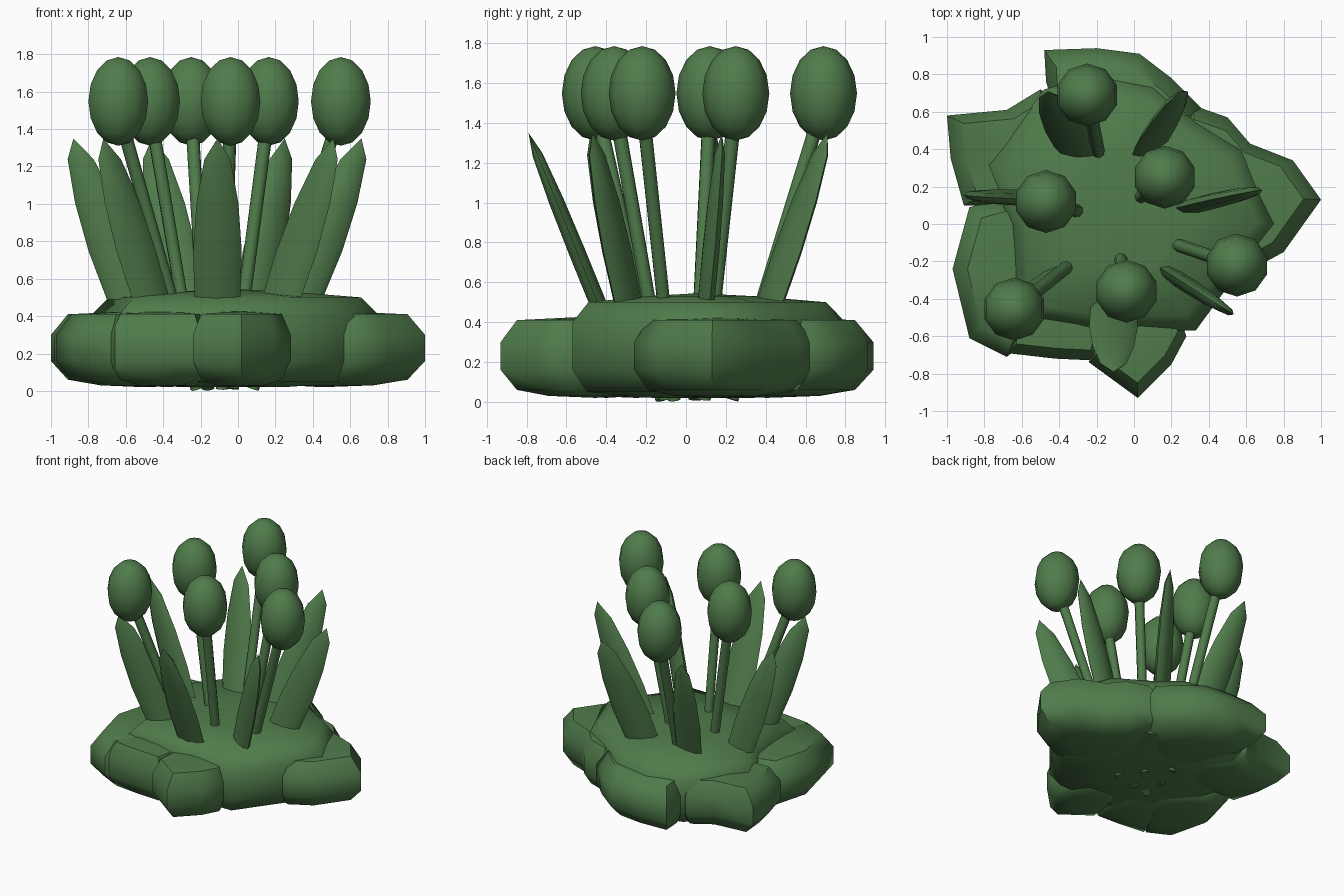
import bpy, bmesh, math
from mathutils import Vector

if "Cube" in bpy.data.objects:
    bpy.data.objects.remove(bpy.data.objects["Cube"])

green = bpy.data.materials.new("plant_green")
green.diffuse_color = (0.08, 0.2, 0.07, 1)
green.use_nodes = True
green.node_tree.nodes["Principled BSDF"].inputs["Base Color"].default_value = green.diffuse_color


def finish(name, bm, angle=50):
    bmesh.ops.recalc_face_normals(bm, faces=bm.faces[:])
    me = bpy.data.meshes.new(name)
    bm.to_mesh(me)
    bm.free()
    ob = bpy.data.objects.new(name, me)
    bpy.context.collection.objects.link(ob)
    me.materials.append(green)
    bpy.ops.object.select_all(action='DESELECT')
    ob.select_set(True)
    bpy.context.view_layer.objects.active = ob
    bpy.ops.object.shade_smooth_by_angle(angle=math.radians(angle))
    return ob


def loft(bm, rings, start=None, end=None):
    """Skin equal-length rings; close ends with a point or a flat cap."""
    vr = [[bm.verts.new(p) for p in r] for r in rings]
    n = len(vr[0])
    for a, b in zip(vr, vr[1:]):
        for i in range(n):
            bm.faces.new((a[i], a[(i + 1) % n], b[(i + 1) % n], b[i]))
    for ring, tip in ((vr[0], start), (vr[-1], end)):
        if tip is None:
            bm.faces.new(ring)
        else:
            v = bm.verts.new(tip)
            for i in range(n):
                bm.faces.new((ring[i], ring[(i + 1) % n], v))


def mound(name, outline, centre, profile, z0, z1):
    c = Vector(centre)
    rings = [[(*(c + (Vector(p) - c) * s), z) for p in outline] for s, z in profile]
    bm = bmesh.new()
    loft(bm, rings, (*c, z0), (*c, z1))
    finish(name, bm)


# central mound
mound("base_mound",
      [(-.79, .32), (-.66, 0), (-.64, -.5), (-.25, -.56), (.33, -.57), (.6, -.2), (.76, 0),
       (.58, .4), (.3, .57), (.1, .74), (-.2, .8), (-.48, .72)], (-.03, .05),
      [(.35, .02), (.88, .05), (1, .16), (1, .40), (.87, .50), (.4, .53)], .02, .545)

# rounded lobes around the mound
lobe_profile = [(.5, .03), (.83, .06), (1, .16), (1, .30), (.83, .41)]
lobes = [
    ([(-1, .58), (-.68, .61), (-.5, .72), (-.2, .5), (-.3, .1), (-.91, .1), (-.98, .35)], (-.47, .33)),
    ([(-.48, .93), (-.2, .94), (.03, .91), (.2, .78), (.36, .62), (.25, .2), (-.3, .2), (-.47, .76)],
     (-.1, .4)),
    ([(.3, .64), (.5, .57), (.62, .43), (.85, .34), (1, .13), (.8, -.15), (.6, -.26), (.2, -.1), (.1, .4)],
     (.45, .15)),
    ([(.28, -.6), (.2, -.75), (.02, -.93), (-.24, -.74), (-.2, -.3), (.18, -.3)], (.01, -.45)),
    ([(-.2, -.73), (-.42, -.72), (-.68, -.69), (-.66, -.4), (-.4, -.1), (-.1, -.25)], (-.38, -.4)),
    ([(-.68, -.71), (-.88, -.61), (-.97, -.24), (-.88, .09), (-.66, .15), (-.3, -.1), (-.4, -.5)],
     (-.5, -.25)),
]
for i, (outline, c) in enumerate(lobes):
    mound(f"base_lobe_{i + 1}", outline, c, lobe_profile, .02, .43)

# stems with egg-shaped buds: bud position, stem foot
flowers = [((-.25, .69), (-.16, .23)), ((.165, .25), (-.03, .09)), ((-.47, .12), (-.22, .045)),
           ((.55, -.22), (.08, -.06)), ((-.04, -.36), (-.085, -.1)), ((-.64, -.455), (-.22, -.12))]
for i, (top, foot) in enumerate(flowers):
    a, b = Vector((*foot, .012)), Vector((*top, 1.5))
    q = (b - a).to_track_quat('Z', 'Y')
    bm = bmesh.new()
    loft(bm, [[p + q @ Vector((r * math.cos(t * math.tau / 8), r * math.sin(t * math.tau / 8), 0))
               for t in range(8)] for p, r in ((a, .034), (b, .036))])
    finish(f"stem_{i + 1}", bm)
    bm = bmesh.new()
    bmesh.ops.create_uvsphere(bm, u_segments=10, v_segments=8, radius=1)
    for v in bm.verts:
        v.co = Vector((v.co.x * .168, v.co.y * .168, v.co.z * .237)) + Vector((*top, 1.548))
    finish(f"bud_{i + 1}", bm, 60)

# pointed leaf blades: base, tip, direction of blade width
leaves = [((-.30, .39), (-.46, .71), (1, -.1)), ((.09, .42), (.25, .71), (.85, .5)),
          ((.33, .10), (.66, .18), (1, .15)), ((.23, -.29), (.51, -.47), (.85, -.53)),
          ((-.11, -.44), (-.11, -.79), (1, 0)), ((-.46, -.29), (-.72, -.48), (.85, .5)),
          ((-.58, .14), (-.88, .15), (1, -.1))]
blade = [(0, .122, .042), (.3, .13, .042), (.6, .112, .038), (.87, .07, .026)]
for i, (base, tip, wd) in enumerate(leaves):
    a, b = Vector((*base, .49)), Vector((*tip, 1.35))
    w = Vector((*wd, 0)).normalized()
    n = w.cross(b - a).normalized()
    rings = [[a.lerp(b, t) + w * hw * math.cos(k * math.tau / 8) + n * ht * math.sin(k * math.tau / 8)
              for k in range(8)] for t, hw, ht in blade]
    bm = bmesh.new()
    loft(bm, rings, None, b)
    finish(f"leaf_{i + 1}", bm)
